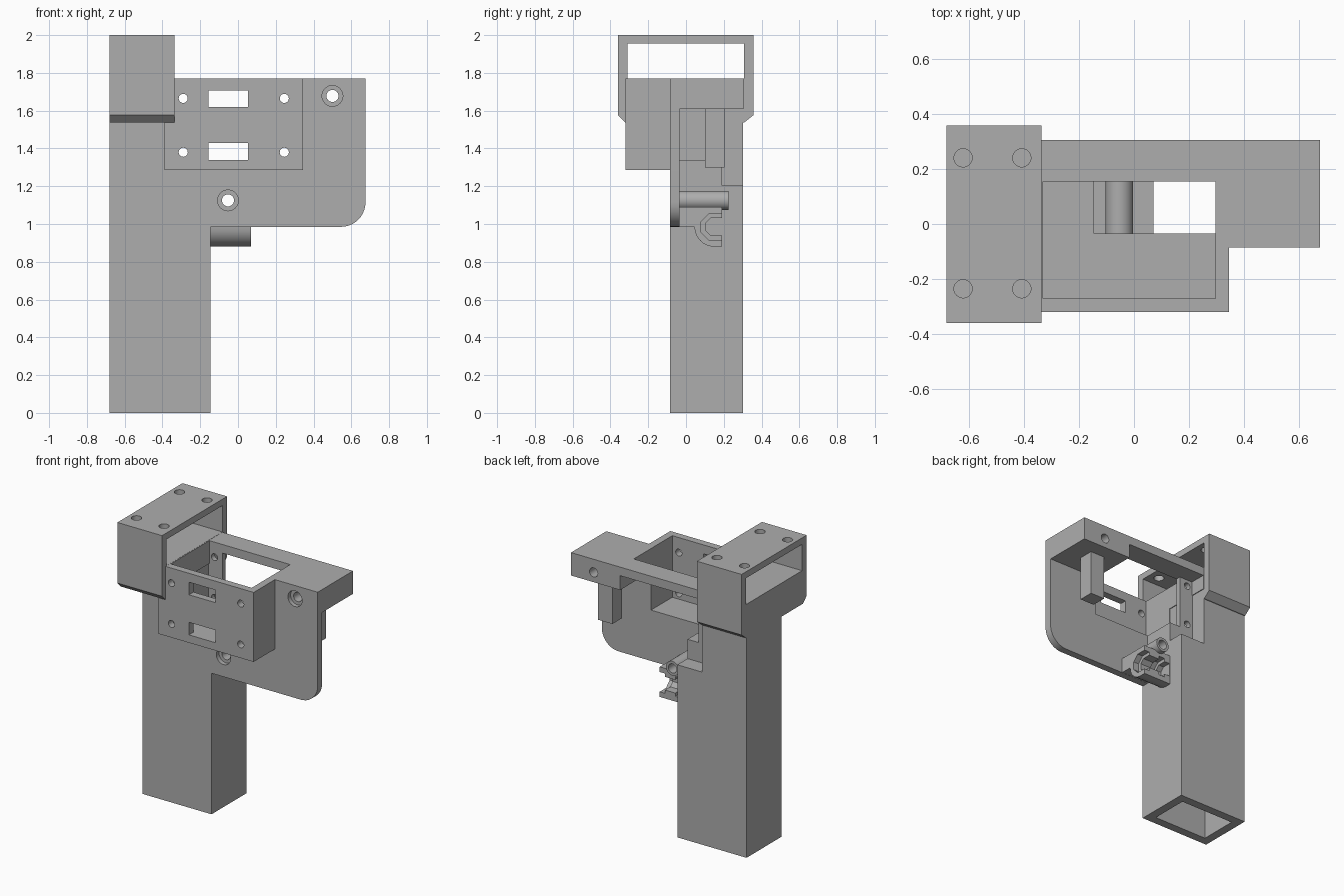
import bpy, bmesh, math

cube = bpy.data.objects.get("Cube")
if cube:
    bpy.data.objects.remove(cube, do_unlink=True)

grey = bpy.data.materials.new("plain grey")
grey.use_nodes = True
colour = (0.42, 0.42, 0.42, 1)
grey.diffuse_color = colour
grey.node_tree.nodes["Principled BSDF"].inputs["Base Color"].default_value = colour


def prism(name, points, axis, lo, hi):
    """Extrude a 2D profile along x (points are y,z) or along y (points are x,z)."""
    def place(p, t):
        return (t, p[0], p[1]) if axis == "x" else (p[0], t, p[1])
    bm = bmesh.new()
    ends = [[bm.verts.new(place(p, t)) for p in points] for t in (lo, hi)]
    bm.faces.new(ends[0])
    bm.faces.new(ends[1])
    n = len(points)
    for i in range(n):
        j = (i + 1) % n
        bm.faces.new((ends[0][i], ends[0][j], ends[1][j], ends[1][i]))
    bmesh.ops.recalc_face_normals(bm, faces=bm.faces)
    mesh = bpy.data.meshes.new(name)
    bm.to_mesh(mesh)
    bm.free()
    mesh.materials.append(grey)
    obj = bpy.data.objects.new(name, mesh)
    bpy.context.scene.collection.objects.link(obj)
    return obj


def box(name, x, y, z):
    rect = [(x[0], z[0]), (x[1], z[0]), (x[1], z[1]), (x[0], z[1])]
    return prism(name, rect, "y", *y)


def arc(cx, cz, r, start, end, steps):
    angles = [math.radians(start + (end - start) * i / steps) for i in range(steps + 1)]
    return [(cx + r * math.cos(a), cz + r * math.sin(a)) for a in angles]


def rod(name, x, z, r, y0, y1):
    return prism(name, arc(x, z, r, 0, 360, 32)[:-1], "y", y0, y1)


def combine(target, tool, operation):
    mod = target.modifiers.new(operation, "BOOLEAN")
    mod.operation = operation
    mod.solver = "EXACT"
    mod.object = tool
    bpy.ops.object.select_all(action="DESELECT")
    bpy.context.view_layer.objects.active = target
    target.select_set(True)
    bpy.ops.object.modifier_apply(modifier=mod.name)
    bpy.data.objects.remove(tool, do_unlink=True)


def add(target, tool):
    combine(target, tool, "UNION")


def cut(target, tool):
    combine(target, tool, "DIFFERENCE")


# Grip, rear post and step behind the side plate
body = box("body", (-0.68, -0.145), (-0.085, 0.303), (0, 1.205))
add(body, box("post", (-0.68, -0.335), (-0.085, 0.303), (1.1, 1.7)))
add(body, box("step", (-0.4, -0.145), (-0.06, 0.19), (1.1, 1.34)))

# Side plate with one rounded corner, top slab and front housing
plate = [(-0.4, 1.77), (-0.4, 0.985)] + arc(0.545, 1.115, 0.13, -90, 0, 10) + [(0.675, 1.77)]
add(body, prism("side_plate", plate, "y", -0.085, -0.035))
add(body, box("top_slab", (-0.4, 0.675), (-0.085, 0.305), (1.61, 1.77)))
add(body, box("front_housing", (-0.39, 0.345), (-0.32, -0.06), (1.285, 1.77)))

# Housing pocket, rear relief and strip for the mounting screws
cut(body, box("rear_relief", (-0.33, 0.295), (0.1, 0.4), (1.5, 1.71)))
cut(body, box("pocket", (-0.33, 0.295), (-0.27, 0.155), (1.34, 1.9)))
add(body, box("screw_strip", (-0.36, -0.228), (0.155, 0.19), (1.18, 1.72)))
add(body, box("hanging_lug", (0.425, 0.535), (0.1, 0.205), (1.3, 1.65)))

# Sleeve at the top of the post
sleeve_profile = [(-0.32, 1.537), (0.308, 1.537), (0.358, 1.577), (0.358, 2),
                  (-0.36, 2), (-0.36, 1.577)]
add(body, prism("sleeve", sleeve_profile, "x", -0.68, -0.335))
cut(body, box("sleeve_opening", (-0.8, -0.2), (-0.31, 0.307), (1.771, 1.955)))
for x in (-0.62, -0.407):
    for y in (-0.235, 0.24):
        hole = rod("sleeve_hole", 0, 0, 0.033, -0.1, 0.1)
        hole.rotation_euler.x = math.pi / 2
        hole.location = (x, y, 1.97)
        bpy.context.view_layer.update()
        cut(body, hole)

# Hollow grip
cut(body, box("grip_hollow", (-0.62, -0.205), (-0.025, 0.243), (-0.1, 1.1)))

# Windows and screw holes of the housing
for z in (1.34, 1.62):
    cut(body, box("window", (-0.155, 0.052), (-0.4, -0.2), (z, z + 0.088)))
for x in (-0.29, 0.245):
    for z in (1.38, 1.665):
        cut(body, rod("screw_hole", x, z, 0.024, -0.4, 0.25))

# Counterbored pivot holes
for x, z in ((0.5, 1.678), (-0.053, 1.125)):
    cut(body, rod("pivot_hole", x, z, 0.032, -0.2, 0.4))
    cut(body, rod("counterbore", x, z, 0.055, -0.2, -0.055))

# Tube behind the lower pivot hole
tube = rod("pivot_tube", -0.053, 1.125, 0.05, -0.036, 0.225)
cut(tube, rod("tube_bore", -0.053, 1.125, 0.032, -0.2, 0.4))

# Open clip on a web under the tube, with a narrower throat in the middle
clip_profile = [(-0.036, 1.09), (-0.036, 0.986)] + arc(0.15, 0.985, 0.105, 180, 270, 8)
clip_profile += [(0.19, 0.88), (0.19, 1.09)]
clip = prism("clip", clip_profile, "x", -0.146, 0.07)
for r, x0, x1 in ((0.05, -0.14, 0.2), (0.075, 0.03, 0.2), (0.075, -0.1, -0.05)):
    channel = arc(0.15, 0.985, r, 112.5, 247.5, 3) + [(0.3, 0.985 - r * 0.92), (0.3, 0.985 + r * 0.92)]
    cut(clip, prism("clip_channel", channel, "x", x0, x1))
cut(clip, rod("clip_bore", -0.053, 1.125, 0.032, -0.2, 0.4))

# Smooth rounds, crisp edges
for obj in (body, tube, clip):
    bpy.ops.object.select_all(action="DESELECT")
    bpy.context.view_layer.objects.active = obj
    obj.select_set(True)
    bpy.ops.object.shade_smooth_by_angle(angle=math.radians(25))
